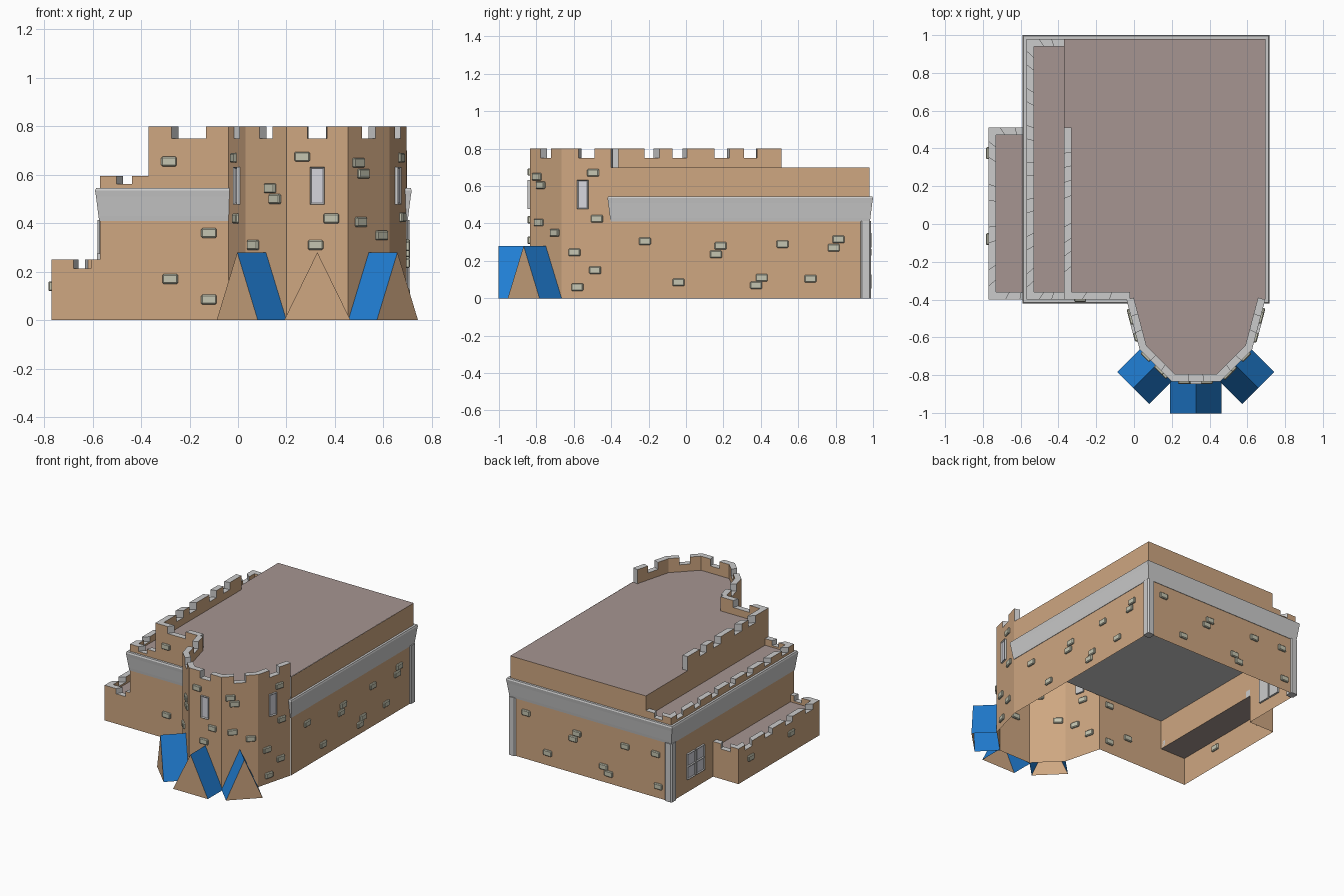
import bpy, bmesh
from mathutils import Vector, Matrix

if "Cube" in bpy.data.objects:
    bpy.data.objects.remove(bpy.data.objects["Cube"])

def material(name, *rgb):
    m = bpy.data.materials.new(name)
    m.diffuse_color = (*rgb, 1)
    m.use_nodes = True
    m.node_tree.nodes["Principled BSDF"].inputs["Base Color"].default_value = m.diffuse_color
    return m

SAND = material("sandstone", 0.62, 0.385, 0.22)
GREY = material("light grey stone", 0.60, 0.60, 0.60)
ROOF = material("mauve roof", 0.38, 0.30, 0.285)
BRICK = material("pale brick", 0.56, 0.56, 0.44)
PANE = material("window pane", 0.66, 0.66, 0.72)
BLUE = material("blue canvas", 0.015, 0.21, 0.66)
MATS = [SAND, GREY, ROOF, BRICK, PANE, BLUE]

def build(name, bm):
    bmesh.ops.remove_doubles(bm, verts=bm.verts, dist=0.0002)
    me = bpy.data.meshes.new(name)
    bm.to_mesh(me)
    bm.free()
    # keep only the materials this part uses
    used = sorted({p.material_index for p in me.polygons})
    old = [p.material_index for p in me.polygons]
    for i in used:
        me.materials.append(MATS[i])
    for p, i in zip(me.polygons, old):
        p.material_index = used.index(i)
    ob = bpy.data.objects.new(name, me)
    bpy.context.collection.objects.link(ob)

def poly(bm, pts, mat):
    f = bm.faces.new([bm.verts.new(p) for p in pts])
    f.material_index = MATS.index(mat)

def at(p, z):
    return (p[0], p[1], z)

def walls(bm, path, z0, z1, mat=SAND):
    # vertical walls along a counter-clockwise path
    for p, q in zip(path, path[1:]):
        poly(bm, [at(p, z0), at(q, z0), at(q, z1), at(p, z1)], mat)

def parapet(name, path, thick, z0, zc, z1, gaps):
    # battlement: gaps[i] lists the crenel (start, end) fractions of segment i
    P = [Vector(p) for p in path]
    D = [(b - a).normalized() for a, b in zip(P, P[1:])]
    N = [Vector((-d.y, d.x)) for d in D]
    inner = []
    for i, p in enumerate(P):
        a, b = N[max(i - 1, 0)], N[min(i, len(N) - 1)]
        inner.append(p + (a + b) * thick / (1 + a.dot(b)))
    bm = bmesh.new()
    prev = z0
    for i in range(len(D)):
        cuts = [0.0] + [t for g in gaps[i] for t in g] + [1.0]
        for k, (s, e) in enumerate(zip(cuts, cuts[1:])):
            h = zc if k % 2 else z1
            o0, o1 = P[i].lerp(P[i+1], s), P[i].lerp(P[i+1], e)
            i0, i1 = inner[i].lerp(inner[i+1], s), inner[i].lerp(inner[i+1], e)
            poly(bm, [at(o0, z0), at(o1, z0), at(o1, h), at(o0, h)], SAND)
            poly(bm, [at(i1, z0), at(i0, z0), at(i0, h), at(i1, h)], SAND)
            poly(bm, [at(o0, h), at(o1, h), at(i1, h), at(i0, h)], GREY)
            if abs(prev - h) > 1e-4:
                f = [at(o0, prev), at(o0, h), at(i0, h), at(i0, prev)]
                poly(bm, f, GREY)
            prev = h
    poly(bm, [at(o1, z0), at(i1, z0), at(i1, prev), at(o1, prev)], GREY)
    build(name, bm)

def even(n, w):
    return [((i + 0.5) / n - w / 2, (i + 0.5) / n + w / 2) for i in range(n)]

def frame(p, q, axis, pos, z):
    # matrix of a spot on wall p-q whose x or y equals pos; local -y faces out
    p, q = Vector((*p, 0)), Vector((*q, 0))
    t = (q - p).normalized()
    c = p.lerp(q, (pos - p[axis]) / (q[axis] - p[axis]))
    n = t.cross(Vector((0, 0, 1)))
    m = Matrix((t, -n, (0, 0, 1))).transposed().to_4x4()
    m.translation = (c.x, c.y, z)
    return m

def bricks(name, p, q, axis, spots):
    bm = bmesh.new()
    for pos, z in spots:
        m = frame(p, q, axis, pos, z) @ Matrix.Diagonal((0.064, 0.026, 0.04, 1))
        bmesh.ops.create_cube(bm, size=1, matrix=m)
    bmesh.ops.bevel(bm, geom=bm.edges[:], offset=0.005, segments=1, affect='EDGES')
    for f in bm.faces:
        f.material_index = MATS.index(BRICK)
    build(name, bm)

def window(name, p, q, axis, pos, z, w, h):
    bm = bmesh.new()
    m = frame(p, q, axis, pos, z)
    bmesh.ops.create_cube(bm, size=1, matrix=m @ Matrix.Diagonal((w, 0.026, h, 1)))
    for f in bm.faces:
        f.material_index = MATS.index(GREY)
    out = -(m.to_3x3() @ Vector((0, 1, 0)))
    bm.normal_update()
    front = [f for f in bm.faces if f.normal.dot(out) > 0.9]
    bmesh.ops.inset_region(bm, faces=front, thickness=0.009, depth=-0.006)
    front[0].material_index = MATS.index(PANE)
    build(name, bm)

# footprint
L, U, R, F, B = -0.57, -0.37, 0.697, -0.40, 0.98
tower = [(-0.04, F), (0.03, -0.665), (0.20, -0.835), (0.455, -0.835), (0.625, -0.665), (0.695, F)]

# main walls, open underneath
bm = bmesh.new()
walls(bm, [(R, F), (R, B), (L, B), (L, 0.51)], 0, 0.43)
walls(bm, [(L, 0.51), (L, F)], 0.2, 0.43)
walls(bm, [(L, F), (-0.04, F)], 0, 0.43)
build("main_walls", bm)

# tower and upper storey
bm = bmesh.new()
walls(bm, tower, 0, 0.70)
walls(bm, [(R, F), (R, B), (U, B), (U, F), (-0.04, F)], 0.54, 0.70)
poly(bm, [at(p, 0.70) for p in tower + [(R, B), (U, B), (U, F)]], ROOF)
build("tower_and_upper_storey", bm)

# low side annex and middle terrace floor
bm = bmesh.new()
walls(bm, [(L, 0.51), (-0.77, 0.51), (-0.77, F), (L, F)], 0, 0.2)
poly(bm, [(-0.77, F, 0.2), (L, F, 0.2), (L, 0.51, 0.2), (-0.77, 0.51, 0.2)], ROOF)
build("side_annex", bm)
bm = bmesh.new()
poly(bm, [(L, F, 0.549), (U, F, 0.549), (U, B, 0.549), (L, B, 0.549)], ROOF)
build("terrace_floor", bm)

# flared cornice, a closed slab
bm = bmesh.new()
rings = []
for o, z in [(0.003, 0.41), (0.006, 0.43), (0.016, 0.51), (0.02, 0.535), (0.016, 0.545)]:
    rings.append([(L-o, F-o, z), (R+o, F-o, z), (R+o, B+o, z), (L-o, B+o, z)])
for a, b in zip(rings, rings[1:]):
    for i in range(4):
        j = (i + 1) % 4
        poly(bm, [a[i], a[j], b[j], b[i]], GREY)
poly(bm, rings[0][::-1], GREY)
poly(bm, rings[-1], GREY)
build("cornice", bm)

# corner pillars at the back
for side, x in (("left", L + 0.018), ("right", R - 0.018)):
    bm = bmesh.new()
    m = Matrix.Translation((x, 0.962, 0.207)) @ Matrix.Diagonal((0.056, 0.056, 0.414, 1))
    bmesh.ops.create_cube(bm, size=1, matrix=m)
    bmesh.ops.bevel(bm, geom=[e for e in bm.edges if abs(e.verts[0].co.z - e.verts[1].co.z) > 0.1],
                    offset=0.008, segments=1, affect='EDGES')
    for f in bm.faces:
        f.material_index = MATS.index(GREY)
    build("back_pillar_" + side, bm)

# battlements
parapet("tower_parapet", tower, 0.04, 0.70, 0.75, 0.80, [even(1, 0.32)] * 5)
parapet("upper_parapet", [(U, 0.51), (U, F), (-0.02, F)], 0.04, 0.70, 0.75, 0.80,
        [[(0.15, 0.23), (0.32, 0.41), (0.58, 0.67), (0.75, 0.84)], [(0.27, 0.68)]])
parapet("terrace_parapet", [(U, B), (L, B), (L, F), (U, F)], 0.04, 0.545, 0.562, 0.596,
        [even(1, 0.32), even(7, 0.05), even(1, 0.32)])
parapet("annex_parapet", [(L, 0.51), (-0.77, 0.51), (-0.77, F), (L, F)], 0.04, 0.2, 0.213, 0.25,
        [even(1, 0.38), even(4, 0.09), [(0.45, 0.82)]])

# scattered bricks on each wall
bricks("front_bricks", (L, F), (-0.04, F), 0, [(-0.285, 0.655), (-0.12, 0.36), (-0.28, 0.17), (-0.12, 0.085)])
bricks("right_bricks", (R, F), (R, B), 1,
       [(-0.22, 0.305), (-0.04, 0.085), (0.185, 0.28), (0.16, 0.235), (0.375, 0.07),
        (0.405, 0.11), (0.515, 0.29), (0.665, 0.105), (0.79, 0.27), (0.815, 0.315)])
bricks("back_bricks", (R, B), (L, B), 0,
       [(0.57, 0.33), (0.40, 0.09), (0.17, 0.29), (0.20, 0.245), (-0.04, 0.11),
        (-0.08, 0.07), (-0.21, 0.30), (-0.45, 0.31), (-0.47, 0.085)])
bricks("annex_bricks", (-0.77, 0.51), (-0.77, F), 1, [(0.375, 0.14), (-0.08, 0.14)])
facet_bricks = [
    (1, [(-0.50, 0.67), (-0.53, 0.42), (-0.48, 0.15), (-0.59, 0.25)]),
    (0, [(0.135, 0.545), (0.155, 0.50), (0.065, 0.31)]),
    (0, [(0.265, 0.675), (0.385, 0.42), (0.32, 0.31)]),
    (0, [(0.495, 0.65), (0.515, 0.605), (0.505, 0.405), (0.59, 0.35)]),
    (1, [(-0.495, 0.67), (-0.475, 0.425), (-0.595, 0.245), (-0.58, 0.06), (-0.485, 0.15)])]
for i, (axis, spots) in enumerate(facet_bricks):
    bricks(f"tower_bricks_{i+1}", tower[i], tower[i+1], axis, spots)

# windows: three on the tower, a four-pane pair on the left wall
for i, axis, pos in ((0, 1, -0.55), (2, 0, 0.328), (4, 1, -0.55)):
    window(f"tower_window_{i}", tower[i], tower[i+1], axis, pos, 0.555, 0.06, 0.155)
for y in (0.665, 0.765):
    for z in (0.14, 0.23):
        window("side_window", (L, B), (L, F), 1, y, z, 0.09, 0.09)

# three ridge tents against the tower, open underneath
for i, half in ((1, 0.12), (2, 0.137), (3, 0.12)):
    p, q = Vector((*tower[i], 0)), Vector((*tower[i+1], 0))
    t = (q - p).normalized()
    mid, out = (p + q) / 2, t.cross(Vector((0, 0, 1))) * 0.167
    a, b, top = mid - t * half, mid + t * half, mid + Vector((0, 0, 0.28))
    bm = bmesh.new()
    poly(bm, [a, a + out, top + out, top], BLUE)
    poly(bm, [b + out, b, top, top + out], BLUE)
    poly(bm, [a + out, b + out, top + out], SAND)
    build(f"tent_{i}", bm)
